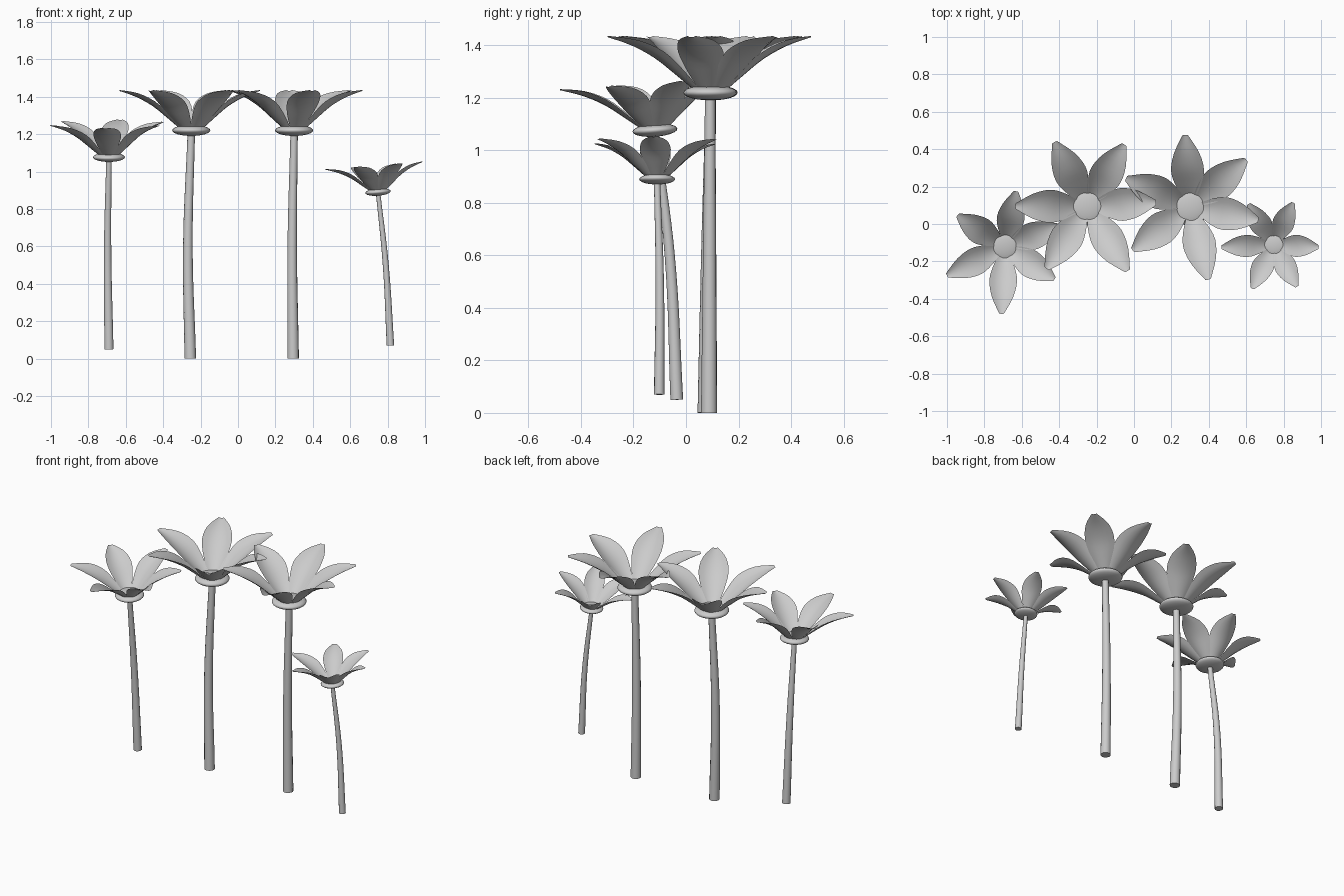
import bpy, bmesh, math
from mathutils import Vector, Matrix

if "Cube" in bpy.data.objects:
    bpy.data.objects.remove(bpy.data.objects["Cube"])


def make_object(name, bm, matrix=None):
    mesh = bpy.data.meshes.new(name)
    for f in bm.faces:
        f.smooth = True
    bm.to_mesh(mesh)
    bm.free()
    ob = bpy.data.objects.new(name, mesh)
    bpy.context.collection.objects.link(ob)
    if matrix is not None:
        ob.matrix_world = matrix
    return ob


def interp(table, x):
    """Smooth (Catmull-Rom) lookup in a short profile table, x in 0..1"""
    n = len(table) - 1
    i = min(int(x * n), n - 1)
    t = x * n - i
    p0, p1, p2, p3 = (table[max(0, min(n, i + k))] for k in (-1, 0, 1, 2))
    return 0.5 * (2 * p1 + (p2 - p0) * t + (2 * p0 - 5 * p1 + 4 * p2 - p3) * t * t
                  + (3 * p1 - p0 - 3 * p2 + p3) * t ** 3)


# Petal profiles from base to tip: distance from axis, height, half width
REACH = [0.055, 0.125, 0.205, 0.295, 0.385]
RISE = [0.0, 0.06, 0.125, 0.175, 0.207]
WIDTH = [0.034, 0.068, 0.088, 0.068, 0.015]
ROWS, COLS = 12, 6


def add_petal(bm, angle, length):
    rot = Matrix.Rotation(math.radians(angle), 4, 'Z')
    grid = []
    for i in range(ROWS + 1):
        t = i / ROWS
        r, z, w = interp(REACH, t), interp(RISE, t), interp(WIDTH, t)
        r = 0.055 + (r - 0.055) * length
        row = []
        for j in range(COLS + 1):
            u = 2 * j / COLS - 1
            cup = 0.3 * w * u * u        # edges curl up and inward
            row.append(bm.verts.new(rot @ Vector((r - cup * 0.4, w * u, z + cup))))
        grid.append(row)
    for a, b in zip(grid, grid[1:]):
        for j in range(COLS):
            bm.faces.new((a[j], b[j], b[j + 1], a[j + 1]))


def make_stem(name, points, r0, r1):
    curve = bpy.data.curves.new(name, 'CURVE')
    curve.dimensions = '3D'
    curve.bevel_depth = 1.0
    curve.bevel_resolution = 4
    curve.resolution_u = 8
    curve.use_fill_caps = True
    sp = curve.splines.new('BEZIER')
    sp.bezier_points.add(len(points) - 1)
    for k, (bp, co) in enumerate(zip(sp.bezier_points, points)):
        bp.co = co
        bp.radius = r0 + (r1 - r0) * k / (len(points) - 1)
        bp.handle_left_type = bp.handle_right_type = 'AUTO'
    ob = bpy.data.objects.new(name, curve)
    bpy.context.collection.objects.link(ob)
    bpy.ops.object.select_all(action='DESELECT')
    ob.select_set(True)
    bpy.context.view_layer.objects.active = ob
    bpy.ops.object.convert(target='MESH')
    bpy.ops.object.shade_smooth_by_angle(angle=math.radians(40))


def make_flower(name, stem, r0, r1, scale, tilt, petals):
    make_stem(name + "_stem", stem, r0, r1)
    top = Vector(stem[-1])
    axis = Vector((tilt[0], tilt[1], 1)).normalized()
    frame = (Matrix.Translation(top) @ Vector((0, 0, 1)).rotation_difference(axis).to_matrix().to_4x4()
             @ Matrix.Scale(scale, 4))
    # flattened round flower base
    bm = bmesh.new()
    bmesh.ops.create_uvsphere(bm, u_segments=24, v_segments=12, radius=0.102)
    bmesh.ops.scale(bm, vec=(1, 1, 0.29), verts=bm.verts)
    make_object(name + "_base", bm, frame @ Matrix.Translation((0, 0, 0.02)))
    # ring of cupped petals
    bm = bmesh.new()
    for angle, length in petals:
        add_petal(bm, angle, length)
    make_object(name + "_petals", bm, frame @ Matrix.Translation((0, 0, 0.024)))


make_flower("left_flower",
            [(-0.69, -0.035, 0.05), (-0.697, -0.062, 0.6), (-0.69, -0.117, 1.06)],
            0.025, 0.015, 0.84, (0, -0.07),
            [(79, 0.96), (145, 0.95), (205, 1.07), (267, 1.1), (328, 0.96), (23, 0.97)])
make_flower("centre_left_flower",
            [(-0.255, 0.075, 0), (-0.268, 0.083, 0.6), (-0.25, 0.095, 1.2)],
            0.031, 0.02, 1.0, (0, 0),
            [(180, 1), (117, 1), (59, 1), (3, 0.95), (302, 1.07), (237, 1.04)])
make_flower("centre_right_flower",
            [(0.295, 0.088, 0), (0.29, 0.09, 0.6), (0.30, 0.092, 1.2)],
            0.031, 0.02, 1.0, (0, 0),
            [(94, 1), (40, 1.02), (-11, 0.96), (-76, 1.05), (-143, 1), (156, 0.97)])
make_flower("right_flower",
            [(0.815, -0.102, 0.07), (0.79, -0.1, 0.5), (0.75, -0.11, 0.877)],
            0.02, 0.012, 0.67, (-0.08, 0),
            [(120, 0.97), (63, 0.97), (-3, 0.97), (-59, 1.02), (246, 1), (183, 1.06)])
